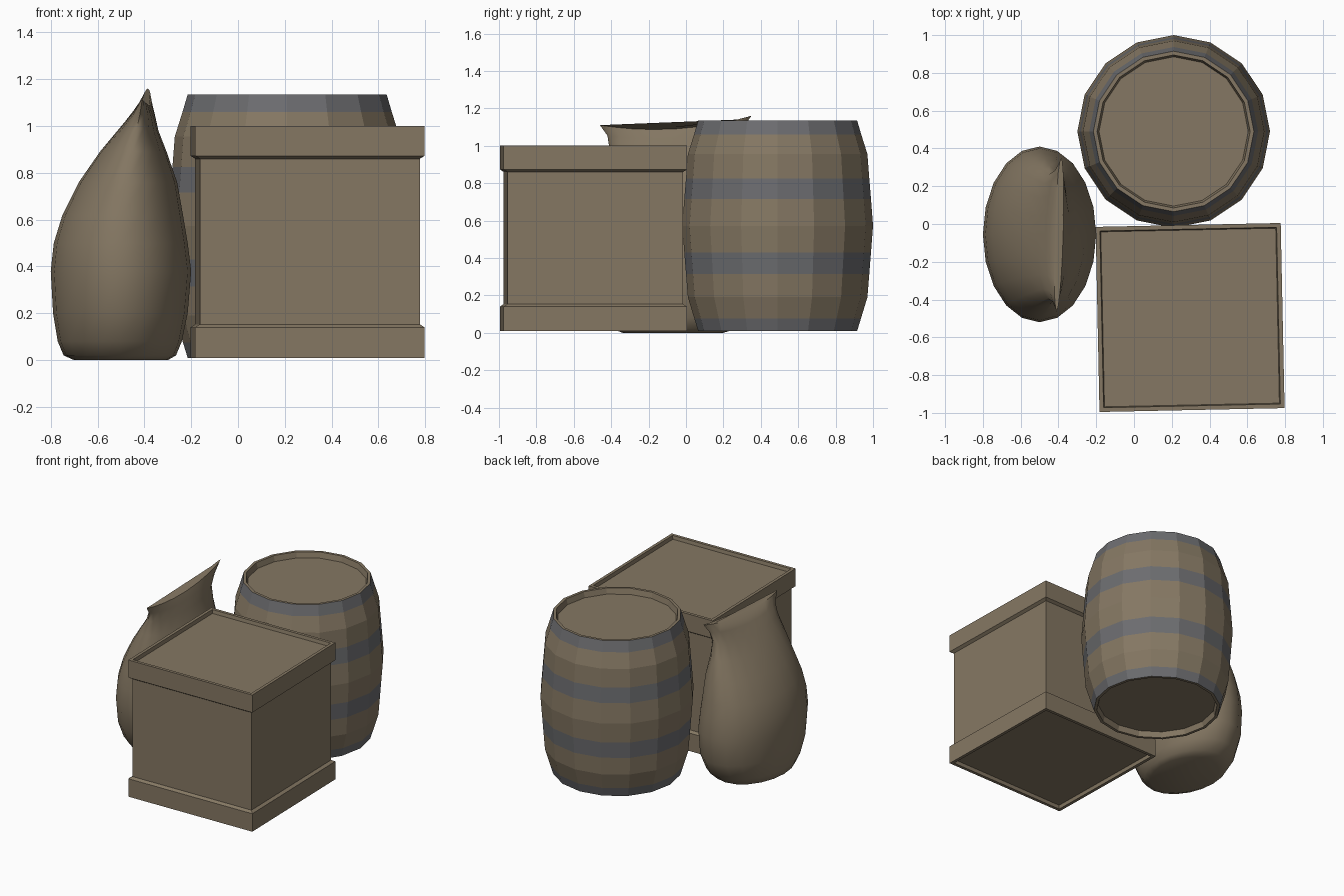
import bpy, bmesh, math

if "Cube" in bpy.data.objects:
    bpy.data.objects.remove(bpy.data.objects["Cube"])


def material(name, rgb):
    m = bpy.data.materials.new(name)
    m.diffuse_color = (*rgb, 1.0)
    m.use_nodes = True
    m.node_tree.nodes["Principled BSDF"].inputs["Base Color"].default_value = m.diffuse_color
    return m


wood = material("wood_tan", (0.235, 0.187, 0.125))
iron = material("hoop_grey", (0.15, 0.152, 0.16))
cloth = material("sack_cloth", (0.235, 0.187, 0.125))


def loft(name, rings, mats):
    """Skin a list of closed rings and cap both ends."""
    bm = bmesh.new()
    loops = [[bm.verts.new(p) for p in ring] for ring in rings]
    n = len(loops[0])
    for a, b in zip(loops, loops[1:]):
        for i in range(n):
            j = (i + 1) % n
            bm.faces.new((a[i], a[j], b[j], b[i]))
    bm.faces.new(loops[0][::-1])
    bm.faces.new(loops[-1])
    bmesh.ops.recalc_face_normals(bm, faces=bm.faces)
    me = bpy.data.meshes.new(name)
    bm.to_mesh(me)
    bm.free()
    for m in mats:
        me.materials.append(m)
    ob = bpy.data.objects.new(name, me)
    bpy.context.collection.objects.link(ob)
    return ob


def circle(r, z, n, phase=0.0):
    return [(r * math.cos(phase + math.tau * i / n),
             r * math.sin(phase + math.tau * i / n), z) for i in range(n)]


# Crate: square profile with raised top and bottom frames, recessed lid and base
crate_profile = [(0.463, 0.035), (0.468, 0.01), (0.49, 0.01), (0.49, 0.14),
                 (0.47, 0.153), (0.47, 0.86), (0.49, 0.873), (0.49, 1.0),
                 (0.468, 1.0), (0.463, 0.975)]
crate = loft("crate", [circle(h * math.sqrt(2), z, 4, math.pi / 4)
                       for h, z in crate_profile], [wood])
crate.location = (0.297, -0.495, 0)
crate.rotation_euler.z = math.radians(1.2)

# Barrel: bulging 16-sided staves, cut at the hoop edges, recessed ends
barrel_profile = [(0.395, 0.05), (0.405, 0.01), (0.425, 0.01), (0.445, 0.075),
                  (0.48, 0.19), (0.49, 0.315), (0.499, 0.43), (0.51, 0.572),
                  (0.499, 0.715), (0.49, 0.825), (0.48, 0.955), (0.447, 1.06),
                  (0.425, 1.135), (0.405, 1.135), (0.395, 1.095)]
barrel = loft("barrel", [circle(r, z, 16) for r, z in barrel_profile], [wood, iron])
barrel.location = (0.21, 0.49, 0)
hoops = [(0.02, 0.075), (0.315, 0.43), (0.715, 0.825), (1.06, 1.13)]
for f in barrel.data.polygons:
    c = f.center
    outside = math.hypot(c.x, c.y) > 0.416
    if outside and any(lo < c.z < hi for lo, hi in hoops):
        f.material_index = 1

# Sack: oval rings (z, x min, x max, y min, y max, top-edge sweep)
sack_rings = [
    (0.00, -0.70, -0.30, -0.34, 0.20, 0), (0.02, -0.745, -0.265, -0.39, 0.27, 0),
    (0.08, -0.77, -0.24, -0.44, 0.34, 0), (0.20, -0.79, -0.215, -0.50, 0.40, 0),
    (0.38, -0.80, -0.20, -0.52, 0.41, 0), (0.50, -0.787, -0.215, -0.51, 0.40, 0),
    (0.62, -0.75, -0.235, -0.49, 0.38, 0), (0.76, -0.68, -0.26, -0.46, 0.35, 0),
    (0.89, -0.59, -0.305, -0.43, 0.31, 0.1), (0.98, -0.515, -0.34, -0.41, 0.28, 0.4),
    (1.04, -0.465, -0.355, -0.42, 0.30, 0.7), (1.09, -0.42, -0.375, -0.46, 0.35, 1)]


def sack_ring(z, x0, x1, y0, y1, sweep, n=20):
    pts = []
    for i in range(n):
        a = math.tau * i / n
        t = math.sin(a)
        x = (x0 + x1) / 2 + (x1 - x0) / 2 * math.cos(a)
        y = (y0 + y1) / 2 + (y1 - y0) / 2 * t
        pts.append((x + 0.012 * t * sweep, y,
                    z + sweep * (0.025 * t + 0.045 * t * t)))
    return pts


sack = loft("sack", [sack_ring(*r) for r in sack_rings], [cloth])
bpy.ops.object.select_all(action='DESELECT')
sack.select_set(True)
bpy.context.view_layer.objects.active = sack
bpy.ops.object.shade_smooth_by_angle(angle=math.radians(55))
